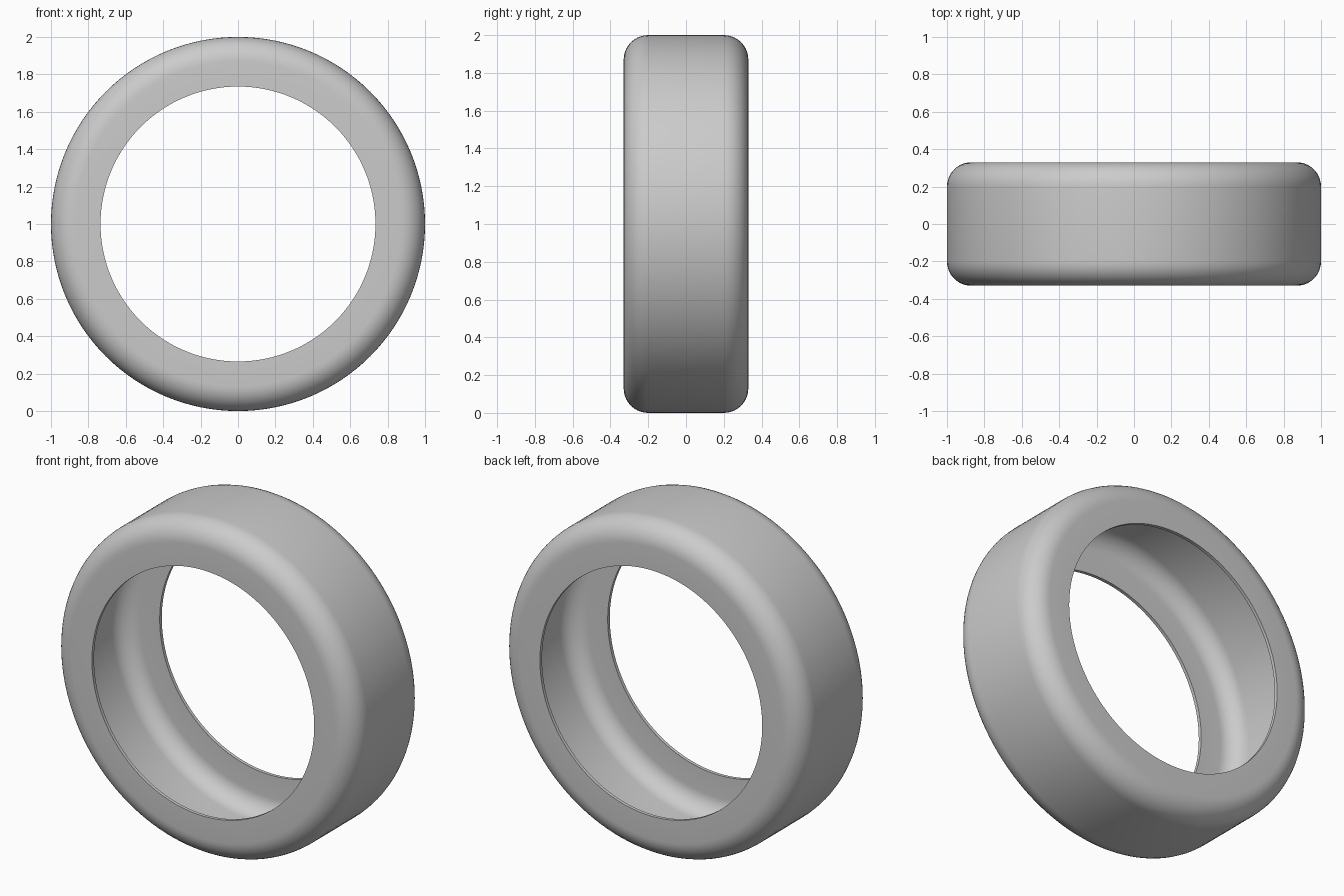
import bpy, bmesh, math
from mathutils import Vector, Matrix

cube = bpy.data.objects.get("Cube")
if cube:
    bpy.data.objects.remove(cube, do_unlink=True)

OUTER, HOLE, HALF, FILLET, WALL = 1.0, 0.735, 0.33, 0.13, 0.02
SEGMENTS, ARC = 128, 10

# One plain grey rubber
rubber = bpy.data.materials.new("grey_rubber")
rubber.use_nodes = True
grey = (0.6, 0.6, 0.6, 1)
rubber.diffuse_color = grey
rubber.node_tree.nodes["Principled BSDF"].inputs["Base Color"].default_value = grey


def half_wall(radius, half, fillet):
    """Hole edge, then the rounded shoulder, as (radius, y) on the +y side."""
    points = [(HOLE, half)]
    for i in range(ARC + 1):
        a = math.pi / 2 * (1 - i / ARC)
        points.append((radius - fillet + fillet * math.cos(a),
                       half - fillet + fillet * math.sin(a)))
    return points


def full_wall(*size):
    side = half_wall(*size)
    return side + [(r, -y) for r, y in reversed(side)]


# Closed section of the hollow tyre: outer skin, then inner skin back
section = full_wall(OUTER, HALF, FILLET)
section += reversed(full_wall(OUTER - WALL, HALF - WALL, FILLET - WALL))

# Spin the section around the axle
bm = bmesh.new()
verts = [bm.verts.new((r, y, 0)) for r, y in section]
edges = [bm.edges.new((verts[i - 1], verts[i])) for i in range(len(verts))]
bmesh.ops.spin(bm, geom=verts + edges, cent=Vector(), axis=Vector((0, 1, 0)),
               angle=2 * math.pi, steps=SEGMENTS, use_duplicate=False)
bmesh.ops.remove_doubles(bm, verts=bm.verts, dist=0.0005)
bmesh.ops.recalc_face_normals(bm, faces=bm.faces)
bmesh.ops.transform(bm, matrix=Matrix.Translation((0, 0, OUTER)), verts=bm.verts)

mesh = bpy.data.meshes.new("tyre")
bm.to_mesh(mesh)
bm.free()
mesh.materials.append(rubber)
tyre = bpy.data.objects.new("tyre", mesh)
bpy.context.collection.objects.link(tyre)

# Smooth rounding, crisp lip
bpy.ops.object.select_all(action="DESELECT")
tyre.select_set(True)
bpy.context.view_layer.objects.active = tyre
bpy.ops.object.shade_smooth_by_angle(angle=math.radians(30))
